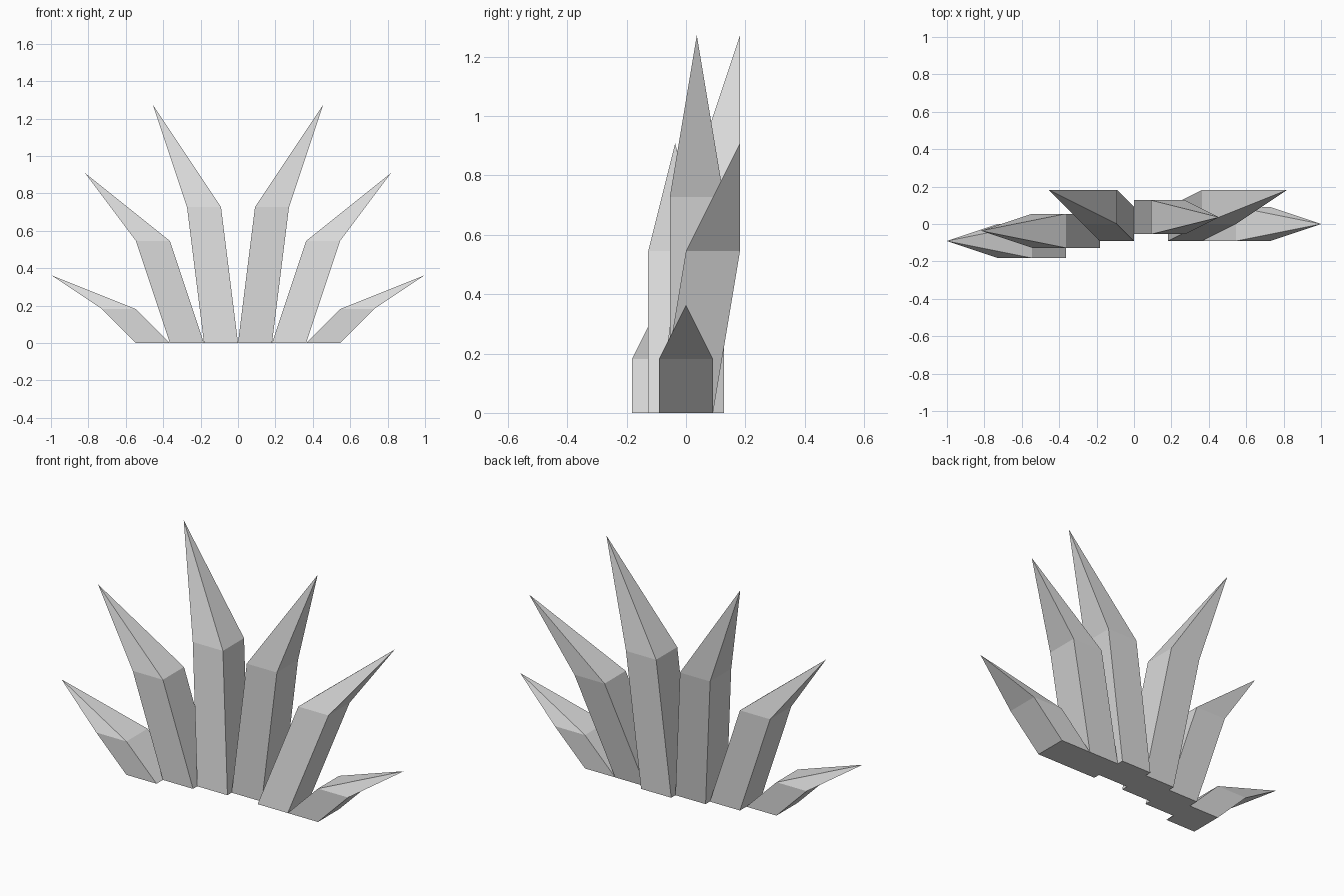
import bpy
import bmesh

cube = bpy.data.objects.get("Cube")
if cube:
    bpy.data.objects.remove(cube, do_unlink=True)

U = 1 / 11  # half the width of a blade

# Shared pale grey
grey = bpy.data.materials.new("pale_grey")
grey.use_nodes = True
colour = (0.7, 0.7, 0.7, 1)
grey.diffuse_color = colour
grey.node_tree.nodes["Principled BSDF"].inputs["Base Color"].default_value = colour


def blade(name, base, middle, tip):
    """Square shaft sheared from base to middle, then drawn to a point.
    Each argument is a centre (x, y, z) in units of U."""
    bm = bmesh.new()

    def ring(centre):
        x, y, z = centre
        corners = ((-1, -1), (1, -1), (1, 1), (-1, 1))
        return [bm.verts.new(((x + a) * U, (y + b) * U, z * U)) for a, b in corners]

    low, high = ring(base), ring(middle)
    point = bm.verts.new([c * U for c in tip])
    bm.faces.new(low[::-1])
    for i in range(4):
        j = (i + 1) % 4
        bm.faces.new((low[i], low[j], high[j], high[i]))
        bm.faces.new((high[i], high[j], point))
    bmesh.ops.recalc_face_normals(bm, faces=bm.faces)
    mesh = bpy.data.meshes.new(name)
    bm.to_mesh(mesh)
    bm.free()
    mesh.materials.append(grey)
    obj = bpy.data.objects.new(name, mesh)
    bpy.context.collection.objects.link(obj)


# Height class: base x, middle x and z, tip x and z
sizes = {
    "tall": (1, 2, 8, 5, 14),
    "medium": (3, 5, 6, 9, 10),
    "short": (5, 7, 2, 11, 4),
}
# Side, height class, depth of the base, backward lean per section
blades = [
    (-1, "tall", 0, 1),
    (-1, "medium", -0.4, 0),
    (-1, "short", -1, 0),
    (1, "tall", 0.4, 0),
    (1, "medium", 0, 1),
    (1, "short", 0, 0),
]
for side, size, depth, lean in blades:
    bx, mx, mz, tx, tz = sizes[size]
    label = "left" if side > 0 else "right"
    blade(f"{label}_{size}_blade", (side * bx, depth, 0),
          (side * mx, depth + lean, mz), (side * tx, depth + 2 * lean, tz))
